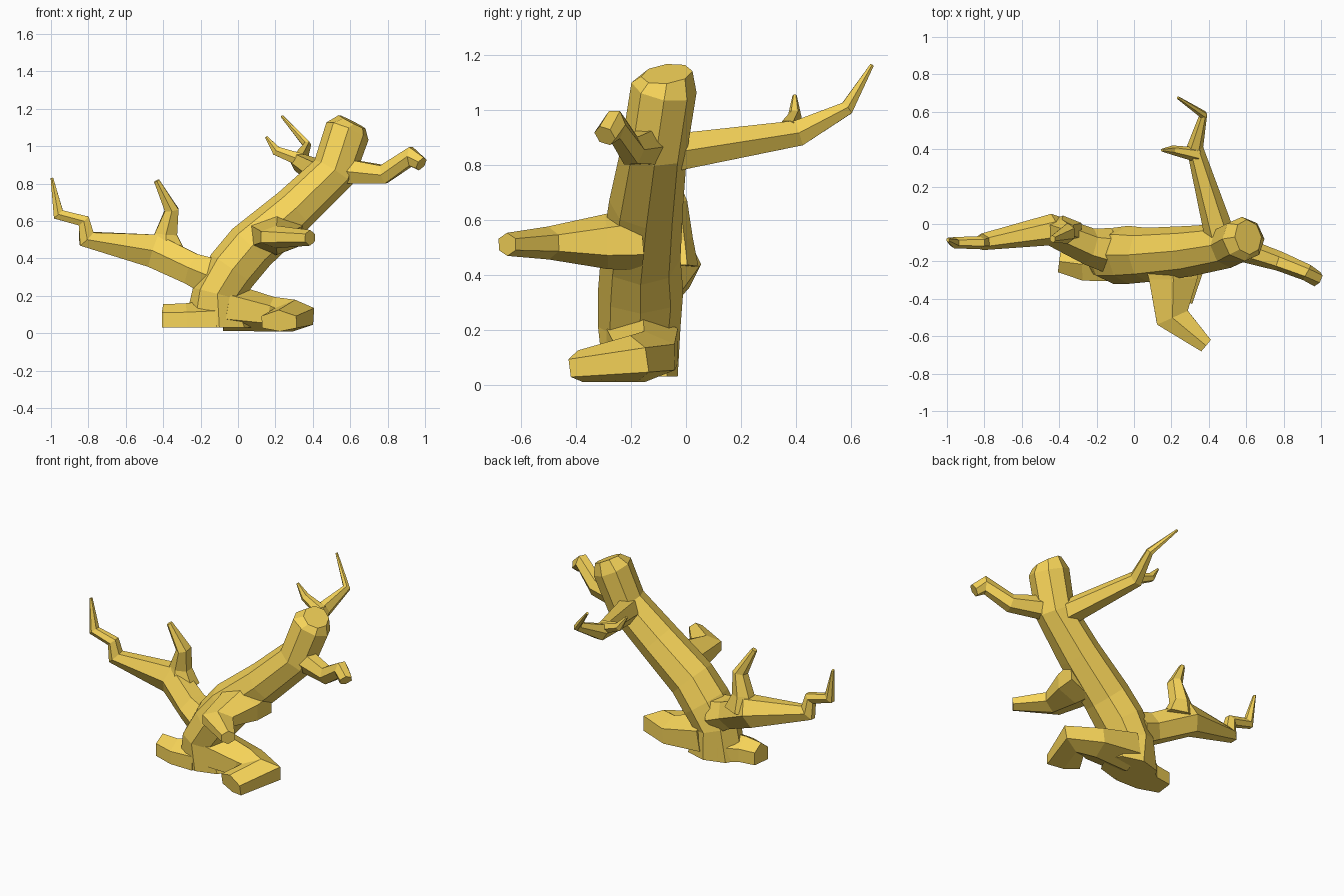
import bpy
import math
from mathutils import Vector

bark = bpy.data.materials.new("bark")
bark.diffuse_color = (0.93, 0.66, 0.10, 1)


def limb(name, rings, ref, sides=6, floor=0.03, lift=0.0):
    """Faceted tube. Ring = (x, y, z, half width along ref, half width across)."""
    pts = [Vector(r[:3]) for r in rings]
    steps = [(b - a).normalized() for a, b in zip(pts, pts[1:])]
    ref = Vector(ref)
    full = max(math.sin(2 * math.pi * k / sides) for k in range(sides))
    verts, faces = [], []
    for i, (p, r) in enumerate(zip(pts, rings)):
        t = (steps[max(i - 1, 0)] + steps[min(i, len(steps) - 1)]).normalized()
        u = (ref - t * ref.dot(t)).normalized()
        v = t.cross(u)
        for k in range(sides):
            ang = 2 * math.pi * k / sides
            q = p + u * r[3] * math.cos(ang) + v * r[4] * math.sin(ang) / full
            if i == len(rings) - 1:
                q.z += lift * math.cos(ang)  # slanted end
            q.z = max(q.z, floor)
            verts.append(q)
    for i in range(len(rings) - 1):
        for k in range(sides):
            a, b = i * sides + k, i * sides + (k + 1) % sides
            faces.append((a, b, b + sides, a + sides))
    faces.append(tuple(reversed(range(sides))))
    faces.append(tuple(range(len(verts) - sides, len(verts))))
    me = bpy.data.meshes.new(name)
    me.from_pydata(verts, [], faces)
    me.materials.append(bark)
    ob = bpy.data.objects.new(name, me)
    bpy.context.collection.objects.link(ob)
    return ob


X, Y, Z = (1, 0, 0), (0, 1, 0), (0, 0, 1)

# leaning trunk with a slanted broken top
limb("trunk", [(-0.10, -0.165, 0.02, 0.135, 0.19),
               (-0.11, -0.17, 0.21, 0.15, 0.135),
               (-0.03, -0.165, 0.34, 0.155, 0.14),
               (0.07, -0.165, 0.46, 0.145, 0.14),
               (0.30, -0.145, 0.66, 0.135, 0.125),
               (0.51, -0.115, 0.86, 0.12, 0.12),
               (0.585, -0.08, 1.08, 0.12, 0.122),
               (0.61, -0.07, 1.13, 0.095, 0.08)], Y, 8, lift=0.025)

# roots
limb("right_root", [(-0.06, -0.16, 0.14, 0.13, 0.13),
                    (0.18, -0.15, 0.10, 0.095, 0.11),
                    (0.30, -0.19, 0.09, 0.09, 0.115),
                    (0.22, -0.385, 0.06, 0.065, 0.10)], Z, floor=0.01)
limb("left_root", [(-0.15, -0.18, 0.065, 0.11, 0.13),
                   (-0.28, -0.215, 0.065, 0.095, 0.088),
                   (-0.40, -0.20, 0.065, 0.09, 0.058)], Z)

# left branch and its upright fork
limb("left_branch", [(-0.14, -0.14, 0.30, 0.12, 0.10),
                     (-0.24, -0.12, 0.34, 0.10, 0.085),
                     (-0.45, -0.03, 0.44, 0.085, 0.09),
                     (-0.81, -0.095, 0.505, 0.045, 0.05),
                     (-0.825, -0.10, 0.60, 0.035, 0.035),
                     (-0.96, -0.10, 0.635, 0.03, 0.032),
                     (-0.995, -0.085, 0.83, 0.012, 0.007)], Y)
limb("left_fork", [(-0.38, -0.035, 0.43, 0.08, 0.10),
                   (-0.385, -0.035, 0.53, 0.06, 0.06),
                   (-0.355, -0.05, 0.66, 0.055, 0.037),
                   (-0.435, -0.08, 0.815, 0.02, 0.015)], Y)

# thick front branch stub
limb("front_branch", [(0.20, -0.17, 0.53, 0.115, 0.15),
                      (0.21, -0.29, 0.52, 0.10, 0.13),
                      (0.205, -0.50, 0.515, 0.06, 0.09),
                      (0.385, -0.65, 0.51, 0.042, 0.04)], Z)

# right branch with a drooping end
limb("right_branch", [(0.53, -0.12, 0.87, 0.07, 0.07),
                      (0.78, -0.20, 0.85, 0.052, 0.05),
                      (0.925, -0.26, 0.945, 0.045, 0.05),
                      (0.98, -0.295, 0.905, 0.043, 0.035)], Y)

# back branch and its side twig
limb("back_branch", [(0.47, -0.10, 0.835, 0.085, 0.07),
                     (0.325, 0.41, 0.915, 0.045, 0.047),
                     (0.37, 0.585, 1.005, 0.022, 0.025),
                     (0.235, 0.675, 1.16, 0.008, 0.007)], X)
limb("back_twig", [(0.34, 0.37, 0.925, 0.04, 0.035),
                   (0.205, 0.395, 0.975, 0.025, 0.025),
                   (0.15, 0.395, 1.05, 0.008, 0.007)], Y)
